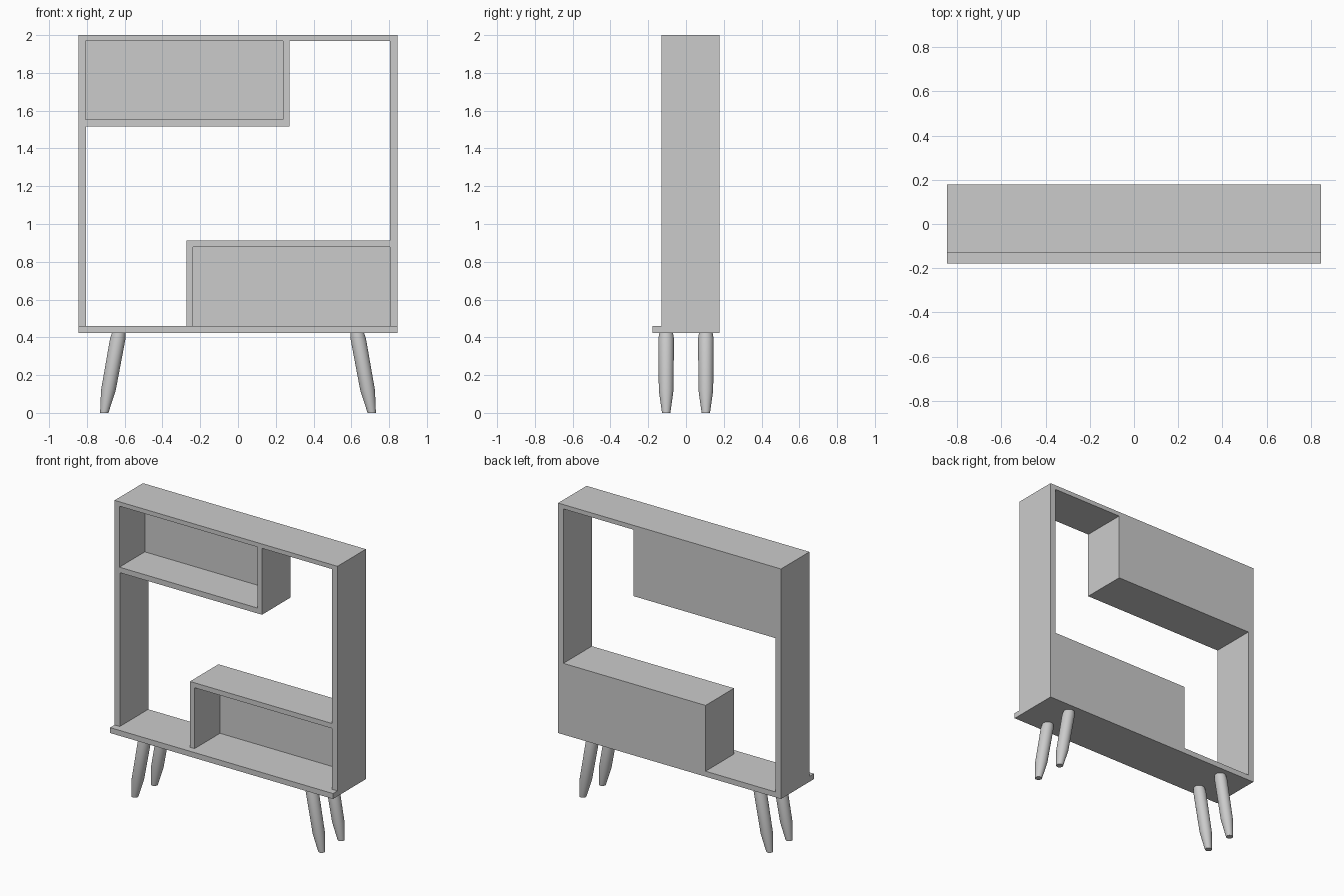
import bpy, bmesh, math

if "Cube" in bpy.data.objects:
    bpy.data.objects.remove(bpy.data.objects["Cube"])


def extrude(name, pts, axis, a, b):
    """Prism from a 2D profile: axis 'X' uses (y, z) points, 'Y' uses (x, z)."""
    bm = bmesh.new()
    place = (lambda p, d: (d, *p)) if axis == 'X' else (lambda p, d: (p[0], d, p[1]))
    r0 = [bm.verts.new(place(p, a)) for p in pts]
    r1 = [bm.verts.new(place(p, b)) for p in pts]
    bm.faces.new(r0)
    bm.faces.new(r1)
    for i in range(len(pts)):
        j = (i + 1) % len(pts)
        bm.faces.new((r0[i], r0[j], r1[j], r1[i]))
    bmesh.ops.recalc_face_normals(bm, faces=bm.faces)
    return finish(name, bm)


def finish(name, bm):
    me = bpy.data.meshes.new(name)
    bm.to_mesh(me)
    bm.free()
    ob = bpy.data.objects.new(name, me)
    bpy.context.collection.objects.link(ob)
    return ob


def rect(x0, z0, x1, z1):
    return [(x0, z0), (x1, z0), (x1, z1), (x0, z1)]


# Cabinet body with the base board lip at the front
body = extrude("cabinet_body", [(-.178, .424), (.178, .424), (.178, 2), (-.13, 2),
                                (-.13, .461), (-.178, .461)], 'X', -.845, .845)

# Open S-shaped gap right through, plus two niches with back panels
gap = [(-.805, .461), (-.273, .461), (-.273, .912), (.805, .912),
       (.805, 1.97), (.273, 1.97), (.273, 1.515), (-.805, 1.515)]
cutters = [
    extrude("gap_cutter", gap, 'Y', -.3, .3),
    extrude("upper_niche_cutter", rect(-.808, 1.552, .238, 1.97), 'Y', -.3, .145),
    extrude("lower_niche_cutter", rect(-.238, .461, .805, .878), 'Y', -.3, .145),
]
for c in cutters:
    c.hide_render = True
    c.hide_set(True)
    m = body.modifiers.new(c.name, 'BOOLEAN')
    m.operation, m.solver, m.object = 'DIFFERENCE', 'EXACT', c

# Splayed tapered legs: (height, radius) rings sheared outward
PROFILE = [(0, .022), (.12, .039), (.395, .041), (.424, .036)]
SIDES = 24


def leg(name, sx, y):
    bm = bmesh.new()
    rings = []
    for z, r in PROFILE:
        cx = sx * (.708 - .182 * z)
        rings.append([bm.verts.new((cx + r * math.cos(t), y + r * math.sin(t), z))
                      for t in (math.tau * i / SIDES for i in range(SIDES))])
    for lo, hi in zip(rings, rings[1:]):
        for i in range(SIDES):
            j = (i + 1) % SIDES
            bm.faces.new((lo[i], lo[j], hi[j], hi[i]))
    bm.faces.new(rings[0][::-1])
    bm.faces.new(rings[-1])
    ob = finish(name, bm)
    bpy.ops.object.select_all(action='DESELECT')
    ob.select_set(True)
    bpy.context.view_layer.objects.active = ob
    bpy.ops.object.shade_smooth_by_angle(angle=math.radians(30))


for side, sx in (("left", -1), ("right", 1)):
    for end, y in (("front", -.105), ("back", .105)):
        leg(f"{end}_{side}_leg", sx, y)
